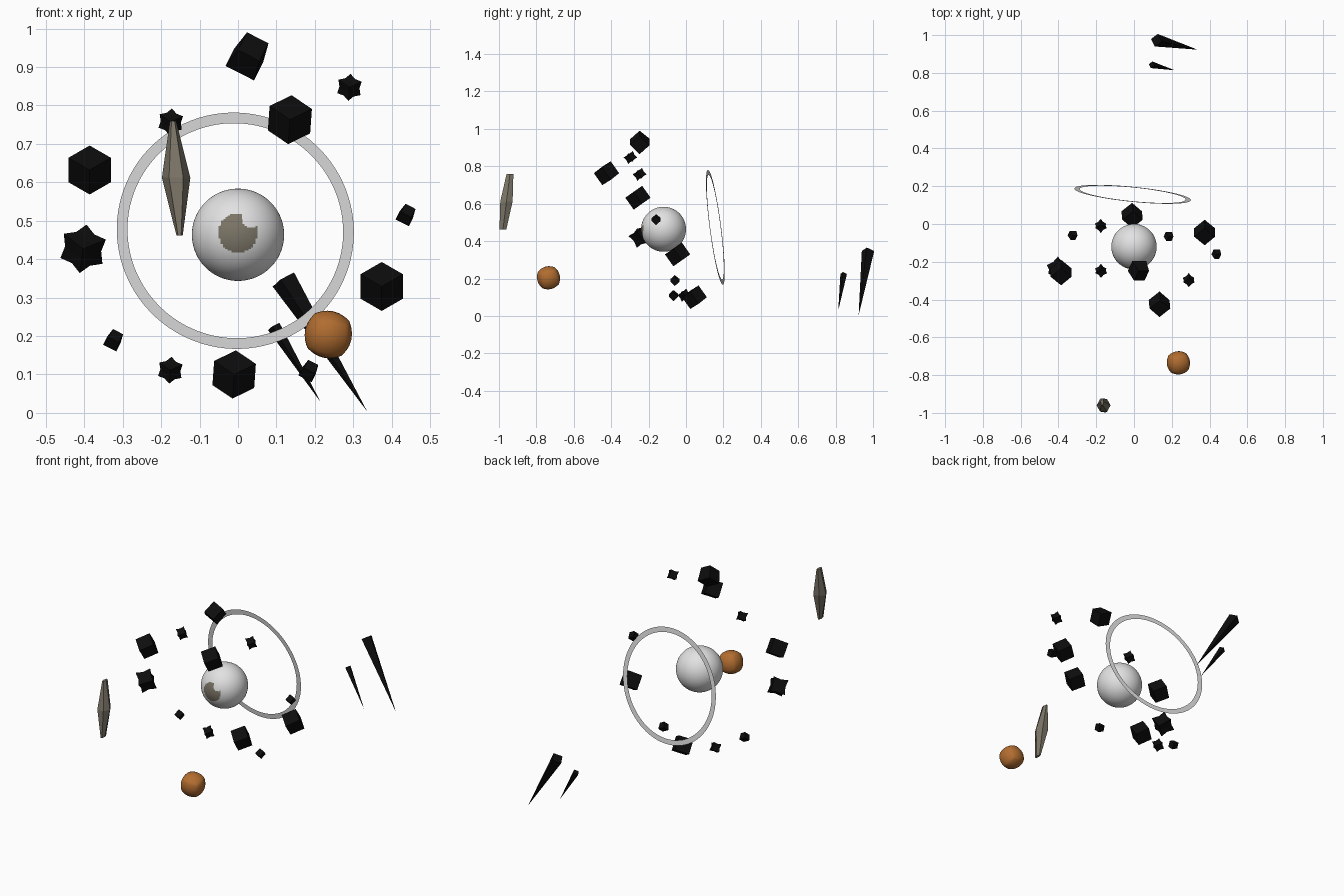
import bpy, bmesh, math
from mathutils import Vector, Matrix, Euler

if "Cube" in bpy.data.objects:
    bpy.data.objects.remove(bpy.data.objects["Cube"])


def mat(name, rgb):
    m = bpy.data.materials.new(name)
    m.diffuse_color = (*rgb, 1)
    m.use_nodes = True
    m.node_tree.nodes["Principled BSDF"].inputs["Base Color"].default_value = m.diffuse_color
    return m


WHITE = mat("pale_grey", (0.76, 0.76, 0.76))
TAUPE = mat("taupe", (0.20, 0.178, 0.135))
ORANGE = mat("burnt_orange", (0.45, 0.155, 0.03))
BLACK = mat("black", (0.004, 0.004, 0.004))


def make(name, bm, mats, smooth=False):
    bmesh.ops.recalc_face_normals(bm, faces=bm.faces)
    me = bpy.data.meshes.new(name)
    for f in bm.faces:
        f.smooth = smooth
    bm.to_mesh(me)
    bm.free()
    for m in mats:
        me.materials.append(m)
    ob = bpy.data.objects.new(name, me)
    bpy.context.collection.objects.link(ob)
    return ob


# Central sphere with a notched round patch on the front
C = Vector((0, -0.12, 0.4635))
bm = bmesh.new()
bmesh.ops.create_uvsphere(bm, u_segments=128, v_segments=80, radius=0.12)
for f in bm.faces:
    p = f.calc_center_median()
    spot = p.y < 0 and math.hypot(p.x, p.z - 0.005) < 0.051
    notch = math.hypot(p.x - 0.035, p.z - 0.043) < 0.025
    f.material_index = int(spot and not notch)
bmesh.ops.translate(bm, verts=bm.verts, vec=C)
make("central_sphere", bm, [WHITE, TAUPE], True)

# Thin flat ring, slightly tilted
bm = bmesh.new()
N = 96
rot = Vector((0, 0, 1)).rotation_difference(Vector((0.10, 1, 0.13))).to_matrix()
loops = []
for r in (0.310, 0.282):
    loops.append([bm.verts.new(rot @ Vector((r * math.cos(2 * math.pi * i / N),
                                             r * math.sin(2 * math.pi * i / N), 0))
                               + Vector((-0.007, 0.157, 0.474))) for i in range(N)])
for i in range(N):
    j = (i + 1) % N
    bm.faces.new((loops[0][i], loops[0][j], loops[1][j], loops[1][i]))
make("ring", bm, [WHITE])


# Black chunks: corner-on cubes, pinched cubes and tapered blocks
def chunk(name, kind, size, loc, roll=0):
    bm = bmesh.new()
    bmesh.ops.create_cube(bm, size=size)
    if kind == "block":
        for v in bm.verts:
            v.co.x *= 0.86 if v.co.z > 0 else 1.14
        m = Euler((math.radians(45), math.radians(27 + roll), 0)).to_matrix()
    else:
        if kind == "pinched":
            bmesh.ops.subdivide_edges(bm, edges=bm.edges[:], cuts=1, use_grid_fill=True)
            for v in bm.verts:
                if v.co.length < size * 0.8:
                    v.co *= 0.86
        m = (Matrix.Rotation(math.radians(roll), 3, 'Y')
             @ Matrix.Rotation(math.radians(35.26), 3, 'X')
             @ Matrix.Rotation(math.radians(45), 3, 'Z'))
    for v in bm.verts:
        v.co = m @ v.co + Vector(loc)
    make(name, bm, [BLACK])


CHUNKS = [
    ("cube", 0.078, (0.135, -0.425, 0.763), 4),
    ("cube", 0.078, (-0.386, -0.257, 0.632), 0),
    ("cube", 0.078, (0.374, -0.045, 0.329), 0),
    ("cube", 0.077, (-0.010, 0.045, 0.100), 4),
    ("pinched", 0.078, (-0.403, -0.240, 0.427), 8),
    ("pinched", 0.043, (0.290, -0.297, 0.847), 5),
    ("pinched", 0.043, (-0.175, -0.248, 0.757), 5),
    ("pinched", 0.043, (-0.176, -0.010, 0.111), 5),
    ("block", 0.073, (0.028, -0.248, 0.930), 0),
    ("block", 0.034, (0.438, -0.160, 0.516), 0),
    ("block", 0.034, (-0.323, -0.060, 0.190), 0),
    ("block", 0.034, (0.185, -0.067, 0.110), 0),
]
for i, (kind, size, loc, roll) in enumerate(CHUNKS):
    chunk(f"{kind}_chunk_{i + 1}", kind, size, loc, roll)


# Two four-sided black spikes behind
def spike(name, base, tip, r):
    base, tip = Vector(base), Vector(tip)
    bm = bmesh.new()
    bmesh.ops.create_cone(bm, cap_ends=True, segments=4, radius1=r, radius2=0,
                          depth=(tip - base).length)
    q = (tip - base).to_track_quat('Z', 'Y').to_matrix()
    for v in bm.verts:
        v.co = q @ v.co + (base + tip) / 2
    make(name, bm, [BLACK])


spike("large_spike", (0.118, 0.973, 0.347), (0.336, 0.923, 0.004), 0.034)
spike("small_spike", (0.093, 0.843, 0.225), (0.215, 0.814, 0.028), 0.018)

# Faceted taupe spindle in front: narrow ends, hexagonal middle
bm = bmesh.new()
rings = []
for c, rx, ry in (((-0.152, -0.979, 0.461), 0.008, 0.021),
                  ((-0.161, -0.960, 0.612), 0.037, 0.038),
                  ((-0.169, -0.941, 0.760), 0.008, 0.021)):
    rings.append([bm.verts.new((c[0] + rx * math.cos(math.pi * k / 3),
                                c[1] + ry * math.sin(math.pi * k / 3), c[2]))
                  for k in range(6)])
for a, b in zip(rings, rings[1:]):
    for k in range(6):
        j = (k + 1) % 6
        bm.faces.new((a[k], a[j], b[j], b[k]))
bm.faces.new(rings[0])
bm.faces.new(rings[2])
make("spindle", bm, [TAUPE])

# Rounded-cube orange ball
bm = bmesh.new()
bmesh.ops.create_cube(bm, size=2)
bmesh.ops.subdivide_edges(bm, edges=bm.edges[:], cuts=7, use_grid_fill=True)
m = Euler((0.25, 0.2, 0.15)).to_matrix()
for v in bm.verts:
    p = v.co.normalized().lerp(v.co, 0.12)
    v.co = m @ (p * 0.0615) + Vector((0.235, -0.735, 0.204))
make("orange_ball", bm, [ORANGE], True)
